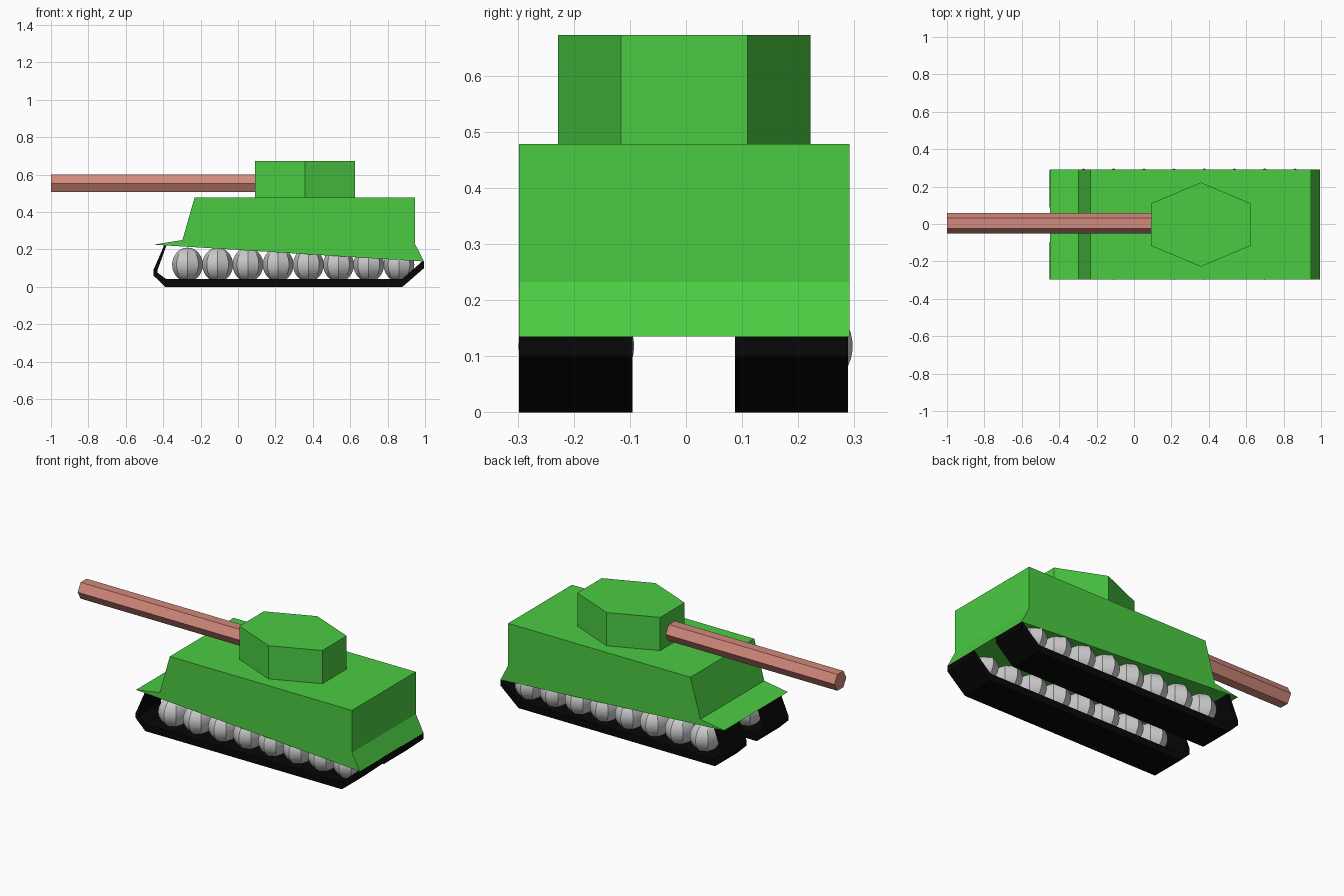
import bpy, bmesh
from math import pi
from mathutils import Matrix, Vector

if "Cube" in bpy.data.objects:
    bpy.data.objects.remove(bpy.data.objects["Cube"])


def material(name, rgb):
    m = bpy.data.materials.new(name)
    m.diffuse_color = (*rgb, 1)
    m.use_nodes = True
    m.node_tree.nodes["Principled BSDF"].inputs["Base Color"].default_value = m.diffuse_color
    return m


green = material("green", (0.07, 0.6, 0.055))
black = material("black", (0.002, 0.002, 0.002))
salmon = material("salmon", (0.64, 0.25, 0.2))


def finish(name, bm, mat=None):
    bmesh.ops.recalc_face_normals(bm, faces=bm.faces)
    me = bpy.data.meshes.new(name)
    bm.to_mesh(me)
    bm.free()
    if mat:
        me.materials.append(mat)
    ob = bpy.data.objects.new(name, me)
    bpy.context.collection.objects.link(ob)
    return ob


def extrude_profile(name, pts, y0, y1, mat):
    """Extrude an x-z outline along y."""
    bm = bmesh.new()
    face = bm.faces.new([bm.verts.new((x, y0, z)) for x, z in pts])
    ext = bmesh.ops.extrude_face_region(bm, geom=[face])["geom"]
    bmesh.ops.translate(bm, vec=(0, y1 - y0, 0),
                        verts=[v for v in ext if isinstance(v, bmesh.types.BMVert)])
    return finish(name, bm, mat)


def prism(name, loc, rot, scale, mat):
    """Six-sided prism of unit radius and unit height, placed by a matrix."""
    bm = bmesh.new()
    bmesh.ops.create_cone(bm, cap_ends=True, segments=6, radius1=1, radius2=1, depth=1,
                          matrix=Matrix.LocRotScale(Vector(loc), None, Vector(scale)) @ rot)
    return finish(name, bm, mat)


# Hull with front lip and sloping underside
hull = [(-0.45, 0.225), (-0.297, 0.25), (-0.232, 0.478), (0.945, 0.478),
        (0.945, 0.232), (0.995, 0.135)]
extrude_profile("hull", hull, -0.298, 0.291, green)

# Hexagonal turret, corners pointing along y
bm = bmesh.new()
bmesh.ops.create_circle(bm, cap_ends=True, segments=6, radius=1)
bm.verts.ensure_lookup_table()
corner_on_y = abs(abs(bm.verts[0].co.y) - 1) < 0.01
bm.free()
turn_y = Matrix.Identity(4) if corner_on_y else Matrix.Rotation(pi / 2, 4, 'Z')
prism("turret", (0.3575, -0.003, 0.5745), turn_y, (0.309, 0.225, 0.195), green)

# Hexagonal gun barrel along x, flat side up
prism("gun_barrel", (-0.44, 0.004, 0.553), Matrix.Rotation(pi / 2, 4, 'Y') @ turn_y,
      (1.12, 0.055, 0.055), salmon)

# Track bands, open under the hull
band = [(-0.395, 0.221), (-0.452, 0.09), (-0.452, 0.06), (-0.39, 0), (0.88, 0),
        (0.995, 0.1), (0.995, 0.135), (0.985, 0.136), (0.878, 0.042),
        (-0.385, 0.042), (-0.43, 0.075), (-0.43, 0.09), (-0.383, 0.22)]
for side, y0, y1, yc in (("front", -0.298, -0.095, -0.1955), ("back", 0.087, 0.289, 0.194)):
    extrude_profile(side + "_track", band, y0, y1, black)
    # Faceted road wheels
    for i in range(8):
        bm = bmesh.new()
        bmesh.ops.create_uvsphere(
            bm, u_segments=8, v_segments=24, radius=1,
            matrix=Matrix.LocRotScale(Vector((-0.27 + i * 0.1615, yc, 0.118)), None,
                                      Vector((0.082, 0.103, 0.091))))
        finish(f"{side}_wheel_{i + 1}", bm)
